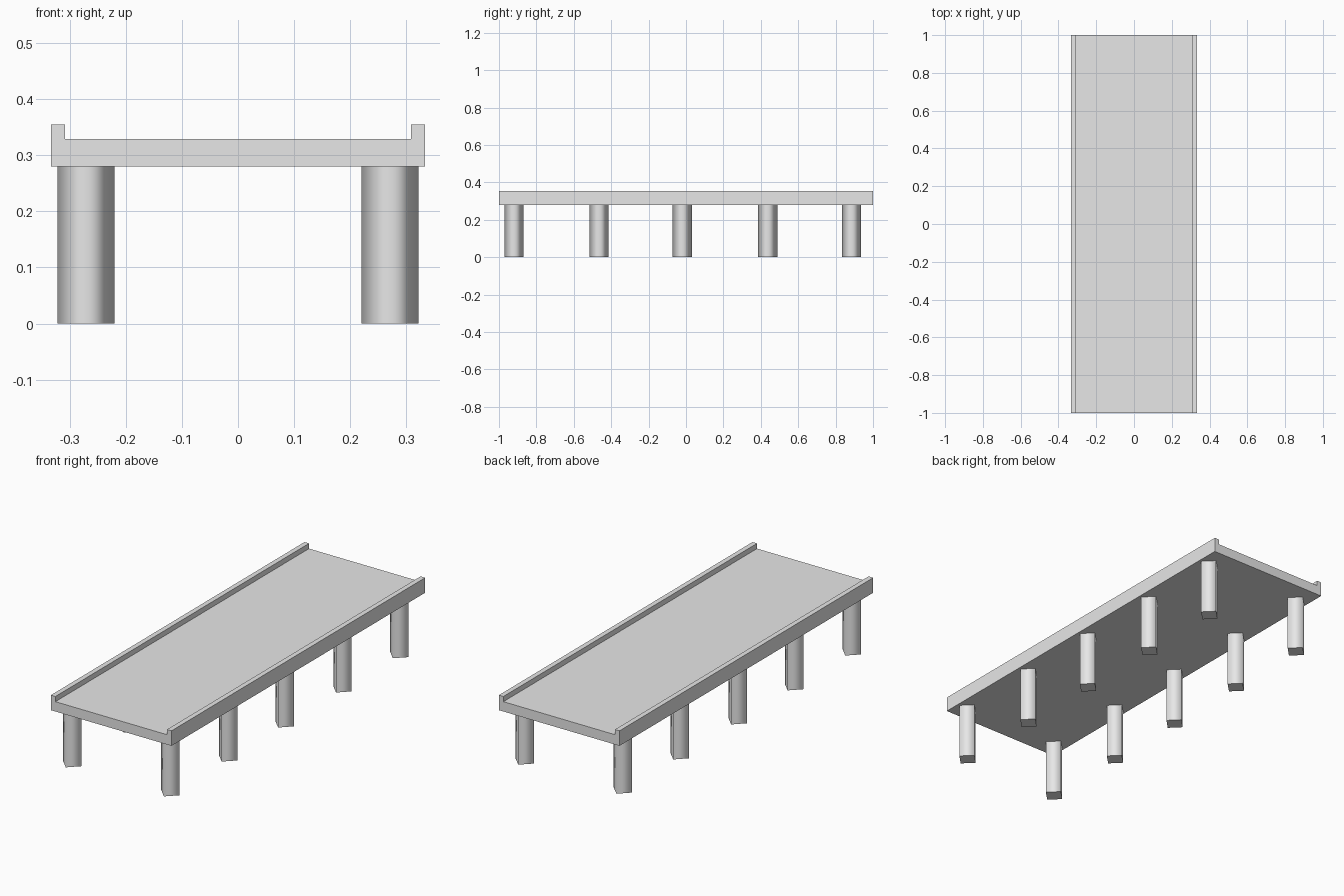
import bpy
import bmesh

cube = bpy.data.objects.get("Cube")
if cube:
    bpy.data.objects.remove(cube, do_unlink=True)

# Plain grey shared by the whole platform
grey = bpy.data.materials.new("plain_grey")
grey.use_nodes = True
colour = (0.8, 0.8, 0.8, 1)
grey.diffuse_color = colour
grey.node_tree.nodes["Principled BSDF"].inputs["Base Color"].default_value = colour


def add_object(name, bm):
    bmesh.ops.recalc_face_normals(bm, faces=bm.faces)
    mesh = bpy.data.meshes.new(name)
    bm.to_mesh(mesh)
    bm.free()
    mesh.materials.append(grey)
    obj = bpy.data.objects.new(name, mesh)
    bpy.context.collection.objects.link(obj)
    return obj


# Deck with a raised kerb on each side: half profile, mirrored, extruded along y
HALF_WIDTH, KERB_INNER = 0.333, 0.308
BOTTOM, FLOOR, KERB_TOP = 0.28, 0.329, 0.355
half = [(HALF_WIDTH, BOTTOM), (HALF_WIDTH, KERB_TOP), (KERB_INNER, KERB_TOP), (KERB_INNER, FLOOR)]
profile = half + [(-x, z) for x, z in reversed(half)]

bm = bmesh.new()
face = bm.faces.new([bm.verts.new((x, -1, z)) for x, z in profile])
extruded = bmesh.ops.extrude_face_region(bm, geom=[face])
end = [v for v in extruded["geom"] if isinstance(v, bmesh.types.BMVert)]
bmesh.ops.translate(bm, verts=end, vec=(0, 2, 0))
add_object("deck", bm)


# Four-sided posts set cornerwise, with softly shaded sides and crisp ends
def add_post(name, x, y):
    bm = bmesh.new()
    bmesh.ops.create_cone(bm, cap_ends=True, segments=4,
                          radius1=0.051, radius2=0.051, depth=BOTTOM)
    bmesh.ops.translate(bm, verts=bm.verts, vec=(0, 0, BOTTOM / 2))
    bm.normal_update()
    for f in bm.faces:
        f.smooth = abs(f.normal.z) < 0.5
    for e in bm.edges:
        e.smooth = all(f.smooth for f in e.link_faces)
    # Turn the corners onto the x and y axes
    corner = max(bm.verts, key=lambda v: v.co.x)
    if abs(corner.co.y) > 0.01:
        scale = 0.051 / (abs(corner.co.x) + abs(corner.co.y))
        for v in bm.verts:
            px, py = v.co.x, v.co.y
            v.co.x, v.co.y = (px - py) * scale, (px + py) * scale
    add_object(name, bm).location = (x, y, 0)


for side, sign in (("left", 1), ("right", -1)):
    for i, y in enumerate((-0.92, -0.465, -0.02, 0.437, 0.885)):
        add_post(f"{side}_post_{i + 1}", sign * 0.271, y)
